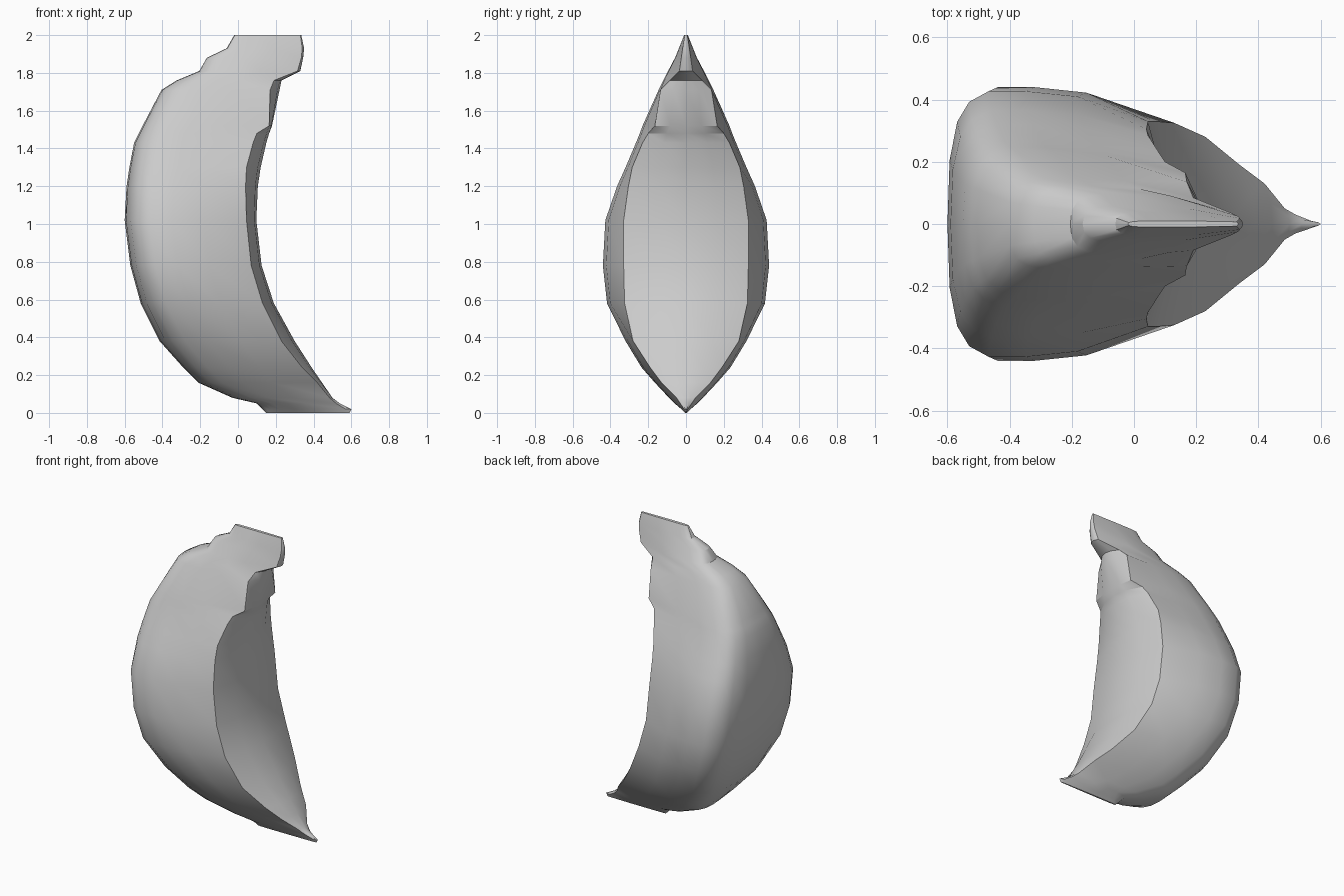
import bpy
import bmesh
import math

# Remove the default cube
cube = bpy.data.objects.get("Cube")
if cube:
    bpy.data.objects.remove(cube, do_unlink=True)

# One plain grey material
grey = bpy.data.materials.new("plain grey")
grey.use_nodes = True
colour = (0.6, 0.6, 0.6, 1.0)
grey.diffuse_color = colour
shader = next(n for n in grey.node_tree.nodes if n.type == "BSDF_PRINCIPLED")
shader.inputs["Base Color"].default_value = colour

# Crescent levels: height, outer x, inner x, half width, rim x, rim half width
LEVELS = [
    (0, .15, .59, .005, .57, .003), (.02, .13, .6, .025, .57, .01),
    (.05, .1, .54, .06, .52, .03), (.08, -.03, .5, .09, .485, .05),
    (.16, -.21, .445, .165, .42, .13), (.24, -.29, .39, .235, .34, .19),
    (.38, -.415, .3, .32, .23, .28), (.58, -.515, .19, .418, .13, .325),
    (.78, -.57, .125, .44, .07, .33), (1.02, -.6, .097, .427, .045, .33),
    (1.2, -.59, .105, .365, .04, .305), (1.3, -.575, .12, .32, .045, .285),
    (1.43, -.55, .15, .265, .08, .23), (1.48, -.525, .165, .245, .1, .2),
    (1.52, -.505, .18, .23, .165, .165), (1.71, -.405, .22, .145, .17, .135),
    (1.76, -.325, .23, .12, .19, .085), (1.81, -.205, .33, .095, .315, .035),
    (1.88, -.165, .345, .058, .335, .025), (1.93, -.06, .35, .038, .34, .018),
    (2, -.02, .335, .01, .33, .007),
]
# Outer cheek: share of the length, share of the half width
CHEEK = [(.01, .48), (.045, .77), (.1, .92), (.19, 1), (.36, 1), (.6, .96)]


def section(z, outer, inner, width, rim, rim_width):
    """Blunt outer back, full cheeks, and a slightly bulging inner face."""
    side = [(outer + u * (inner - outer), v * width) for u, v in CHEEK]
    side.append((rim, rim_width))
    side.append((inner - (inner - rim) * .2, rim_width * .5))
    mirrored = [(x, -y) for x, y in reversed(side)]
    outline = [(outer, 0)] + side + [(inner, 0)] + mirrored
    return [(x, y, z) for x, y in outline]


# Loft the crescent through its levels
bm = bmesh.new()
rings = [[bm.verts.new(point) for point in section(*level)] for level in LEVELS]
for low, high in zip(rings, rings[1:]):
    count = len(low)
    for i in range(count):
        j = (i + 1) % count
        bm.faces.new((low[i], low[j], high[j], high[i]))
bm.faces.new(rings[0])
bm.faces.new(rings[-1])
bmesh.ops.recalc_face_normals(bm, faces=bm.faces)

mesh = bpy.data.meshes.new("crescent_body")
bm.to_mesh(mesh)
bm.free()
mesh.materials.append(grey)
body = bpy.data.objects.new("crescent_body", mesh)
bpy.context.collection.objects.link(body)

# Smooth the skin, keep the rim and stem edges sharp
bpy.ops.object.select_all(action="DESELECT")
body.select_set(True)
bpy.context.view_layer.objects.active = body
bpy.ops.object.shade_smooth_by_angle(angle=math.radians(32))
